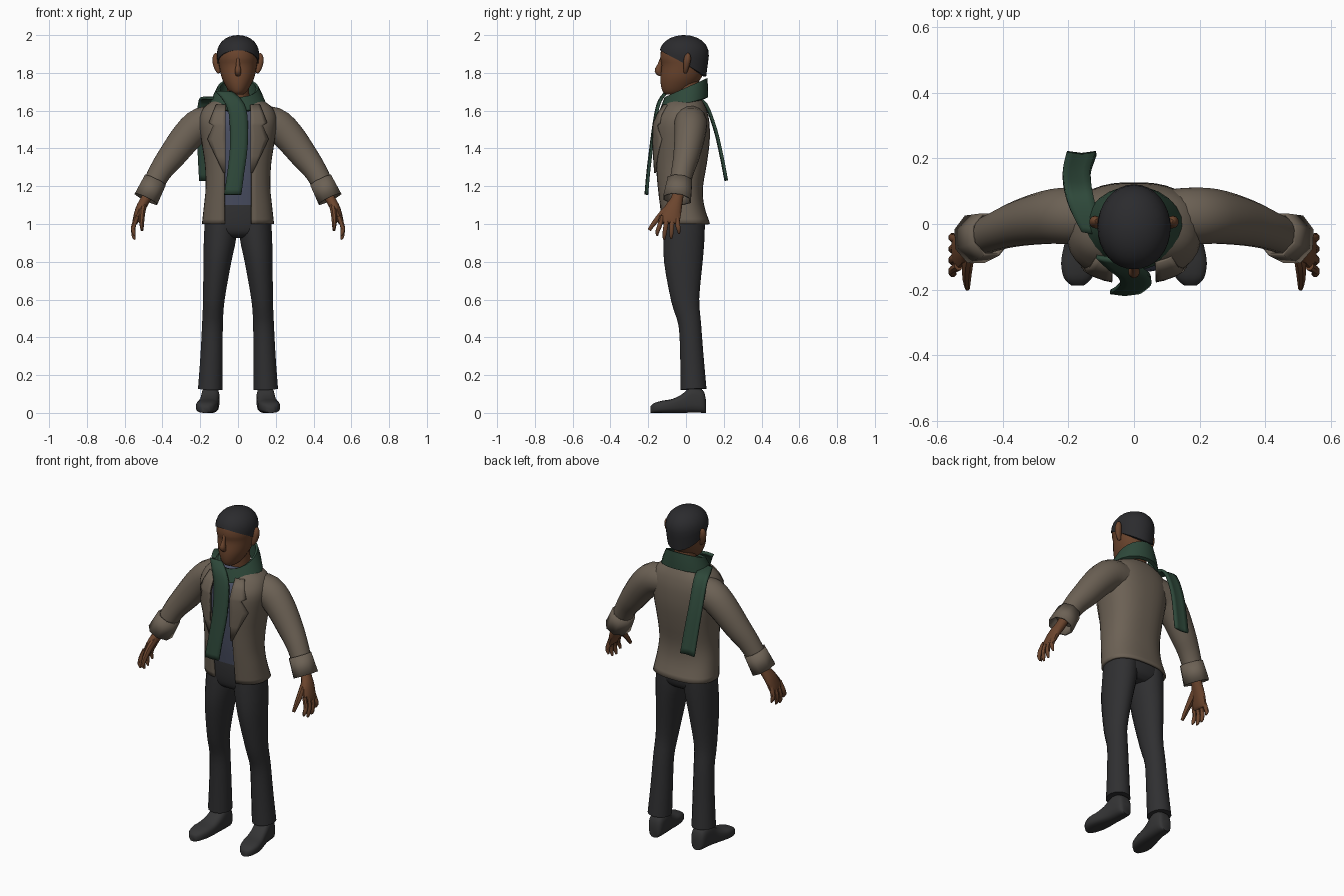
import bpy, bmesh, math
from mathutils import Vector

cube = bpy.data.objects.get("Cube")
if cube:
    bpy.data.objects.remove(cube, do_unlink=True)


def material(name, r, g, b):
    m = bpy.data.materials.new(name)
    m.use_nodes = True
    m.diffuse_color = (r, g, b, 1)
    m.node_tree.nodes["Principled BSDF"].inputs["Base Color"].default_value = (r, g, b, 1)
    return m


SKIN = material("brown skin", .15, .06, .027)
HAIR = material("black hair", .024, .024, .027)
JACKET = material("taupe jacket", .15, .12, .09)
SHIRT = material("slate blue shirt", .07, .08, .127)
SCARF = material("dark green scarf", .027, .065, .042)
TROUSERS = material("charcoal trousers", .029, .029, .031)
SHOES = material("dark grey shoes", .035, .035, .036)


def smooth(rows, k=3):
    """Resample rows of numbers along a smooth curve."""
    out = []
    for i in range(len(rows) - 1):
        quad = (rows[max(i - 1, 0)], rows[i], rows[i + 1], rows[min(i + 2, len(rows) - 1)])
        for j in range(k):
            t = j / k
            out.append(tuple(b + .5 * t * (c - a + t * (2*a - 5*b + 4*c - d + t * (3*(b - c) + d - a)))
                             for a, b, c, d in zip(*quad)))
    return out + [rows[-1]]


def skin(name, rings, mat, closed=True, cap=True, mirror=False, solid=0, angle=45):
    """Join equal rings of points into one surface."""
    bm = bmesh.new()
    loops = [[bm.verts.new(p) for p in ring] for ring in rings]
    n = len(loops[0])
    for a, b in zip(loops, loops[1:]):
        for i in range(n if closed else n - 1):
            j = (i + 1) % n
            bm.faces.new((a[i], a[j], b[j], b[i]))
    if cap:
        bm.faces.new(loops[0])
        bm.faces.new(loops[-1])
    bmesh.ops.remove_doubles(bm, verts=bm.verts, dist=1e-5)
    bmesh.ops.recalc_face_normals(bm, faces=bm.faces)
    me = bpy.data.meshes.new(name)
    bm.to_mesh(me)
    bm.free()
    me.materials.append(mat)
    ob = bpy.data.objects.new(name, me)
    bpy.context.scene.collection.objects.link(ob)
    bpy.ops.object.select_all(action='DESELECT')
    bpy.context.view_layer.objects.active = ob
    ob.select_set(True)
    bpy.ops.object.shade_smooth_by_angle(angle=math.radians(angle))
    if solid:
        mod = ob.modifiers.new("thickness", 'SOLIDIFY')
        mod.thickness, mod.offset = solid, 0
    if mirror:
        ob.modifiers.new("mirror", 'MIRROR')
    return ob


def tube(name, rows, mat, n=16, k=3, **kw):
    """Rows are x, y, z, radius across, radius in depth."""
    rows = smooth(rows, k)
    rings = []
    for i, (x, y, z, ru, rv) in enumerate(rows):
        t = Vector(rows[min(i + 1, len(rows) - 1)][:3]) - Vector(rows[max(i - 1, 0)][:3])
        t.normalize()
        u = t.cross(Vector((0, 1, 0))).normalized()
        v = t.cross(u)
        turn = [math.tau * (j + .5) / n for j in range(n)]
        rings.append([Vector((x, y, z)) + u * ru * math.cos(a) + v * rv * math.sin(a) for a in turn])
    return skin(name, rings, mat, **kw)


def power(v, p):
    return math.copysign(abs(v) ** p, v)


def body_ring(row, p=.8, gap=0, n=32, inset=0):
    """Level ring from z, half width, front y, back y; gap opens the front."""
    z, w, yf, yb = row
    w, yf, yb = w - inset, yf + inset, yb - inset
    start = math.asin(min(gap / w, .95) ** (1 / p)) if gap else 0
    steps = n if gap else n - 1
    pts = []
    for i in range(n):
        a = start + (math.tau - 2 * start) * i / (steps - 1 if gap else n)
        pts.append((w * power(math.sin(a), p), (yf + yb) / 2 + (yf - yb) / 2 * power(math.cos(a), p), z))
    return pts


# Jacket body, open down the front, with the shirt inside
torso = smooth([(1.0, .185, -.125, .122), (1.10, .174, -.137, .09), (1.20, .165, -.15, .085),
                (1.32, .17, -.16, .105), (1.44, .188, -.165, .12), (1.54, .2, -.16, .118),
                (1.60, .185, -.128, .105), (1.635, .15, -.105, .09), (1.66, .1, -.08, .075)])
skin("jacket_body", [body_ring(r, gap=.07) for r in torso], JACKET, closed=False, cap=False, solid=.012)
skin("shirt", [body_ring(r, inset=.018) for r in torso if r[0] > 1.065], SHIRT)


def front_y(x, z):
    """Depth of the jacket front at a point."""
    lo = max((r for r in torso if r[0] <= z), key=lambda r: r[0])
    hi = min((r for r in torso if r[0] >= z), key=lambda r: r[0])
    f = (z - lo[0]) / (hi[0] - lo[0]) if hi[0] > lo[0] else 0
    w, yf, yb = (a + (b - a) * f for a, b in zip(lo[1:], hi[1:]))
    s = min(abs(x) / w, .98) ** 1.25
    return (yf + yb) / 2 + (yf - yb) / 2 * (1 - s * s) ** .4


# Notched lapels lying on the jacket
lapel = []
for z, inner, outer in [(1.63, .065, .115), (1.58, .066, .135), (1.535, .066, .153), (1.52, .066, .13),
                        (1.45, .066, .16), (1.36, .066, .118), (1.27, .066, .075)]:
    xs = [inner + (outer - inner) * i / 4 for i in range(5)]
    lapel.append([(x, front_y(x, z) - .013, z) for x in xs])
skin("lapel", lapel, JACKET, closed=False, cap=False, solid=.009, mirror=True, angle=30)

# Sleeves and turned-back cuffs
tube("sleeve", [(.09, .02, 1.54, .085, .085), (.19, .025, 1.53, .09, .088), (.265, .02, 1.468, .085, .082),
                (.35, .002, 1.36, .074, .07), (.41, -.018, 1.28, .062, .06), (.465, -.04, 1.18, .054, .054)],
     JACKET, mirror=True)
tube("cuff", [(.438, -.032, 1.232, .062, .066), (.487, -.047, 1.132, .067, .075)], JACKET, n=8, k=1,
     cap=False, solid=.009, mirror=True, angle=30)

# Hands
tube("palm", [(.465, -.04, 1.18, .028, .032), (.49, -.048, 1.13, .027, .033), (.517, -.068, 1.08, .026, .047),
              (.54, -.085, 1.02, .018, .053), (.545, -.088, 1.005, .01, .045)], SKIN, n=12, mirror=True)
for name, y, tip, low in [("index", -.128, -.152, .938), ("middle", -.1, -.115, .918),
                          ("ring", -.072, -.078, .922), ("little", -.048, -.038, .948)]:
    tube(name + "_finger", [(.535, y, 1.04, .014, .014), (.553, (y + tip) / 2, .99, .013, .013),
                            (.553, tip, low + .02, .011, .011), (.546, tip, low, .005, .005)],
         SKIN, n=8, k=2, mirror=True)
tube("thumb", [(.5, -.075, 1.10, .02, .02), (.508, -.12, 1.06, .018, .019), (.51, -.165, 1.01, .014, .014),
               (.508, -.195, .968, .008, .01)], SKIN, n=8, k=2, mirror=True)

# Trousers
skin("hips", [body_ring(r) for r in smooth([(.925, .1, -.07, .06), (.95, .15, -.105, .09), (1.0, .175, -.117, .102),
                                            (1.06, .168, -.119, .09), (1.10, .158, -.117, .075)])], TROUSERS)
tube("trouser_leg", [(.09, -.006, 1.02, .086, .108), (.095, -.01, .93, .087, .11), (.11, -.014, .8, .075, .104),
                     (.128, -.004, .6, .058, .076), (.135, .02, .47, .056, .061), (.14, .031, .3, .06, .063),
                     (.147, .04, .125, .066, .07)], TROUSERS, mirror=True)

# Shoes, lofted from heel to toe
shoe = []
for y, x, w, h in smooth([(.105, .142, .025, .07), (.09, .143, .042, .12), (.03, .146, .048, .14),
                          (-.02, .152, .05, .1), (-.07, .16, .055, .075), (-.12, .167, .056, .066),
                          (-.165, .171, .043, .054), (-.187, .172, .02, .036)]):
    turn = [math.tau * (i + .5) / 16 for i in range(16)]
    shoe.append([(x + w * power(math.cos(a), .7), y, h / 2 + h / 2 * power(math.sin(a), .6)) for a in turn])
skin("shoe", shoe, SHOES, mirror=True)

# Head, neck, nose and ears
tube("neck", [(0, .02, 1.58, .065, .065), (0, .005, 1.76, .058, .065)], SKIN)
skin("head", [body_ring(r, 1) for r in smooth([
    (1.685, .025, -.105, -.03), (1.70, .045, -.123, .01), (1.735, .068, -.133, .05), (1.78, .088, -.135, .085),
    (1.84, .1, -.129, .105), (1.88, .105, -.136, .11), (1.93, .1, -.128, .107), (1.965, .075, -.095, .08),
    (1.985, .04, -.06, .04)])], SKIN)
tube("nose", [(0, -.126, 1.885, .008, .008), (0, -.138, 1.84, .011, .014), (0, -.146, 1.81, .018, .02),
              (0, -.132, 1.788, .012, .01)], SKIN, n=10)
tube("ear", [(.1, -.004, 1.8, .008, .008), (.11, 0, 1.825, .016, .014), (.118, .006, 1.865, .019, .019),
             (.118, .01, 1.893, .013, .014), (.115, .01, 1.904, .004, .005)], SKIN, n=10, mirror=True)

# Short hair cap, lower at the nape than at the forehead
hair = []
for t in range(-1, 10):
    ring = []
    for i in range(32):
        a = math.tau * i / 32
        low = 1.85 + .07 * math.cos(a)
        z = low + (2 - low) * math.sin(max(t, 0) / 9 * math.pi / 2)
        if z > 1.89:
            s = math.sqrt(max(0, 1 - ((z - 1.89) / .11) ** 2.4))
        else:
            s = 1 - (1.89 - z)
        if t < 0:
            s *= .88
        ring.append((.112 * s * math.sin(a), -.01 - .131 * s * math.cos(a), z))
    hair.append(ring)
skin("hair", hair, HAIR, cap=False)

# Scarf wrap around the neck, dipping at the front
wrap = []
for i in range(25):
    a = math.tau * (i % 24) / 24
    c, s = math.cos(a), math.sin(a)
    top, low = 1.722 - .05 * c, 1.635 - .035 * c
    wrap.append([(rx * s, cy - ry * c, z) for rx, ry, cy, z in [
        (.108, .113, 0, top), (.132, .122, -.005, (top + low) / 2), (.15, .128, -.012, low),
        (.13, .108, -.01, low - .008), (.095, .1, 0, top - .004)]])
skin("scarf_wrap", wrap, SCARF, cap=False, angle=50)


def scarf_tail(name, path):
    """Hanging strip; rows are x, y, z, half width."""
    rows = [[(x + f * w, y + .006 * abs(f), z) for f in (-1, -.5, 0, .5, 1)] for x, y, z, w in smooth(path)]
    skin(name, rows, SCARF, closed=False, cap=False, solid=.014)


scarf_tail("scarf_front_tail", [(-.075, -.105, 1.70, .04), (-.03, -.14, 1.655, .048), (.0, -.162, 1.58, .048),
                                (.005, -.185, 1.42, .046), (-.012, -.203, 1.27, .044), (-.028, -.213, 1.155, .045)])
scarf_tail("scarf_back_tail", [(-.13, -.03, 1.665, .03), (-.155, .04, 1.665, .04), (-.17, .1, 1.635, .042),
                               (-.175, .152, 1.5, .042), (-.168, .185, 1.36, .044), (-.16, .21, 1.23, .045)])
